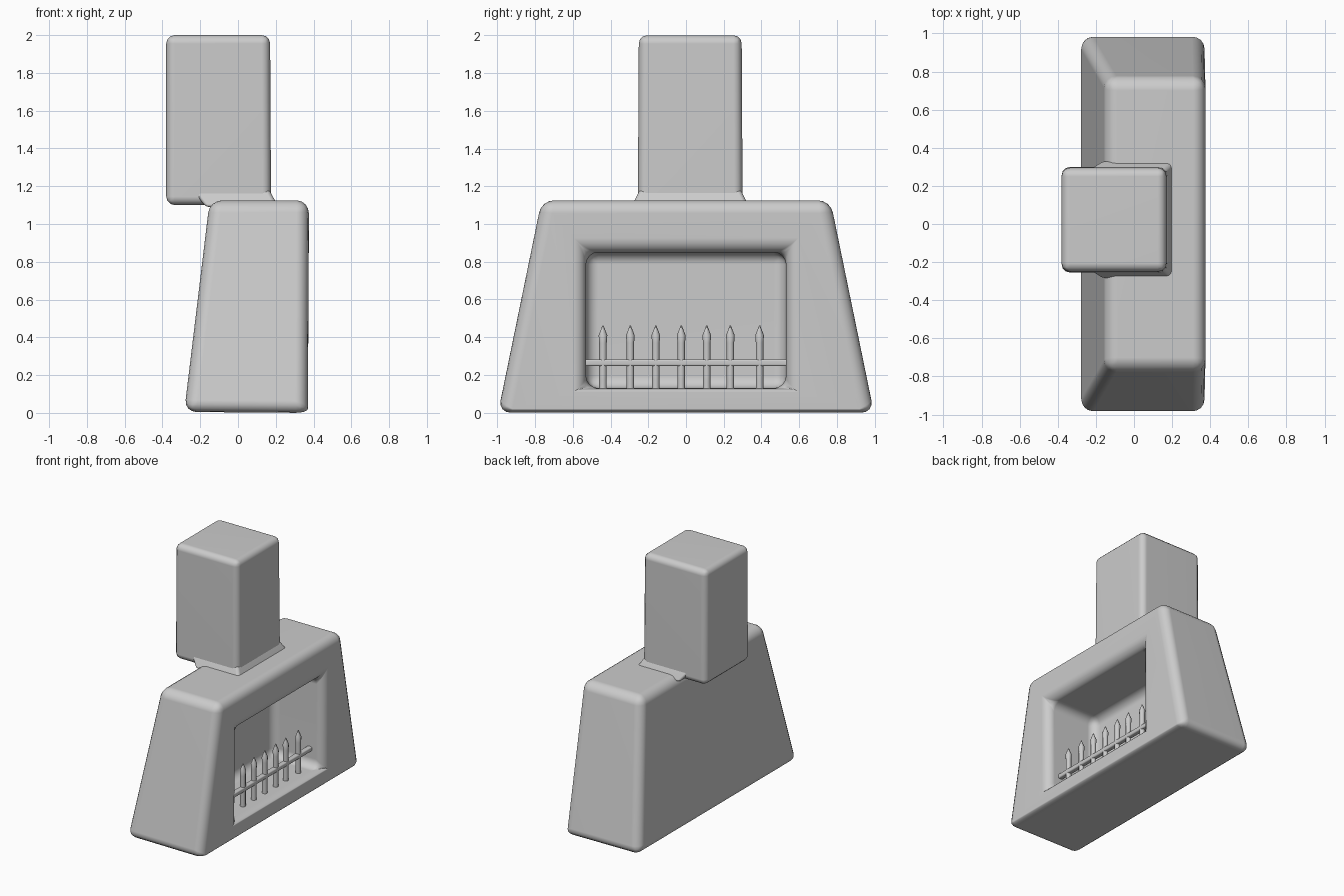
import bpy, bmesh, math

if "Cube" in bpy.data.objects:
    bpy.data.objects.remove(bpy.data.objects["Cube"])


def finish(bm, name, bevel=0.0, segments=3, angle=40):
    bmesh.ops.recalc_face_normals(bm, faces=bm.faces[:])
    me = bpy.data.meshes.new(name)
    bm.to_mesh(me)
    bm.free()
    ob = bpy.data.objects.new(name, me)
    bpy.context.collection.objects.link(ob)
    for p in me.polygons:
        p.use_smooth = True
    if bevel:
        m = ob.modifiers.new("round_edges", "BEVEL")
        m.width, m.segments = bevel, segments
        m.limit_method = "ANGLE"
        m.angle_limit = math.radians(30)
        n = ob.modifiers.new("soft_normals", "WEIGHTED_NORMAL")
        n.keep_sharp = True
    else:
        bpy.context.view_layer.objects.active = ob
        ob.select_set(True)
        bpy.ops.object.shade_smooth_by_angle(angle=math.radians(angle))
        ob.select_set(False)
    return ob


def ring(bm, x0, x1, y0, y1, z):
    return [bm.verts.new((x, y, z)) for x, y in
            ((x0, y0), (x1, y0), (x1, y1), (x0, y1))]


def bridge(bm, a, b):
    for i in range(len(a)):
        j = (i + 1) % len(a)
        bm.faces.new((a[i], a[j], b[j], b[i]))


def frustum(name, low, high, bevel):
    bm = bmesh.new()
    a, b = ring(bm, *low), ring(bm, *high)
    bridge(bm, a, b)
    bm.faces.new(a)
    bm.faces.new(b)
    return finish(bm, name, bevel)


# Fireplace body: trapezoid loops from the back, round the front, into the recess
def loop(bm, x_low, x_high, y_low, y_high, z_low, z_high):
    return [bm.verts.new(v) for v in
            ((x_low, -y_low, z_low), (x_low, y_low, z_low),
             (x_high, y_high, z_high), (x_high, -y_high, z_high))]


bm = bmesh.new()
loops = [loop(bm, -0.285, -0.15, 0.995, 0.765, 0.005, 1.125),
         loop(bm, 0.37, 0.375, 0.995, 0.765, 0.0, 1.125),
         loop(bm, 0.37, 0.375, 0.53, 0.53, 0.13, 0.85),
         loop(bm, -0.07, -0.07, 0.53, 0.53, 0.13, 0.85)]
for a, b in zip(loops, loops[1:]):
    bridge(bm, a, b)
bm.faces.new(loops[0])
bm.faces.new(loops[-1])
finish(bm, "fireplace_body", 0.065, 4)

# Chimney block, overhanging the back, and its flared foot
frustum("chimney", (-0.38, 0.175, -0.255, 0.30, 1.10),
        (-0.38, 0.17, -0.25, 0.295, 2.0), 0.045)
frustum("chimney_foot", (-0.17, 0.215, -0.29, 0.335, 1.09),
        (-0.25, 0.16, -0.24, 0.285, 1.19), 0.02)

# Grate: pointed pickets turned from a small profile
PROFILE = ((0.020, 0.11), (0.020, 0.37), (0.023, 0.41), (0.003, 0.462))
for i, y in enumerate((-0.44, -0.295, -0.16, -0.025, 0.11, 0.235, 0.39)):
    bm = bmesh.new()
    rings = [[bm.verts.new((0.25 + r * math.cos(k * math.pi / 4),
                            y + r * math.sin(k * math.pi / 4), z))
              for k in range(8)] for r, z in PROFILE]
    for a, b in zip(rings, rings[1:]):
        bridge(bm, a, b)
    bm.faces.new(rings[0])
    bm.faces.new(rings[-1])
    finish(bm, f"grate_picket_{i + 1}", angle=50)

# Grate cross rail
frustum("grate_rail", (0.23, 0.27, -0.545, 0.545, 0.247),
        (0.23, 0.27, -0.545, 0.545, 0.283), 0.01)
